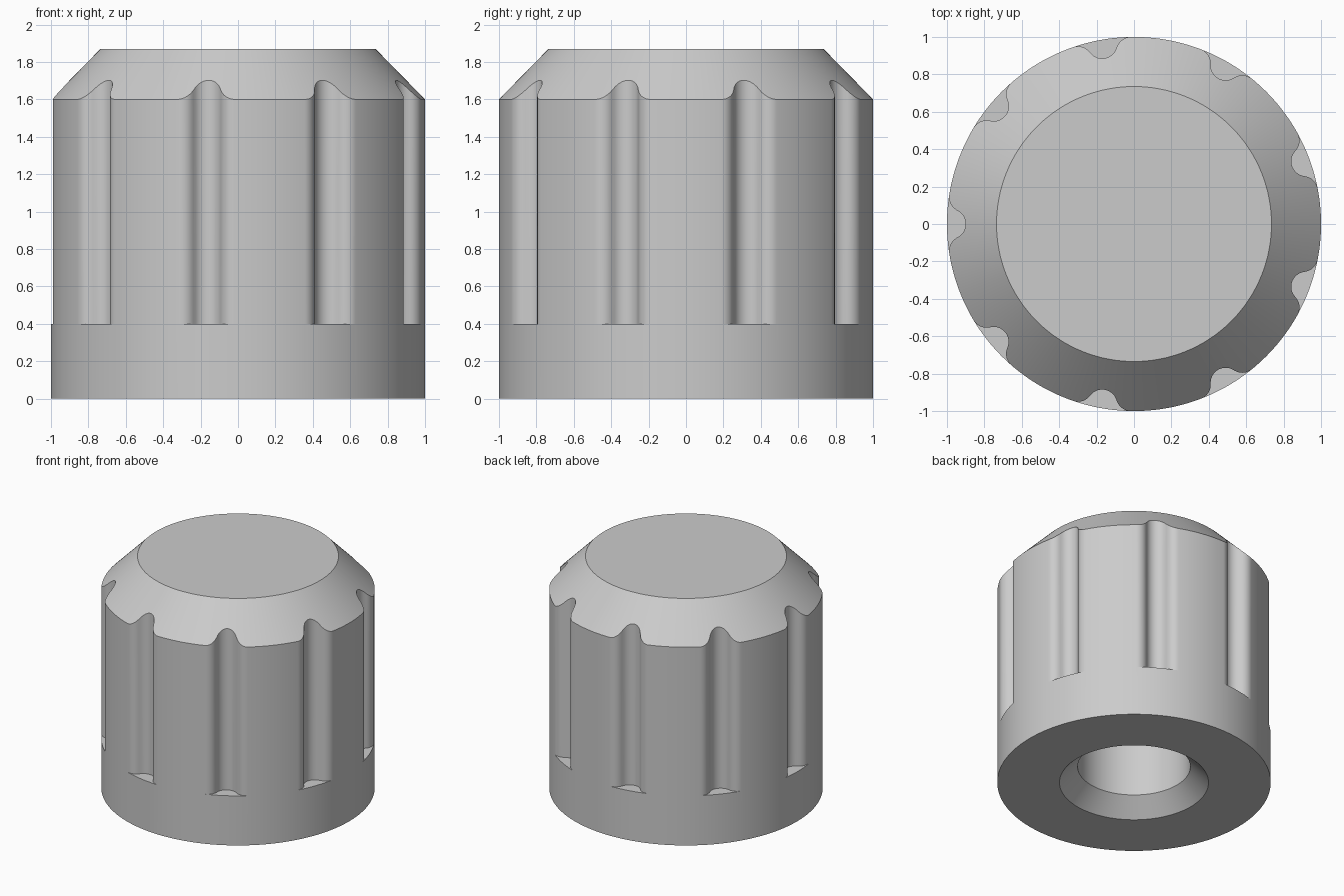
import bpy, bmesh
from math import sin, cos, sqrt, atan2, acos, pi, tau, radians

cube = bpy.data.objects.get("Cube")
if cube:
    bpy.data.objects.remove(cube, do_unlink=True)

# Main dimensions
FLUTES = 9
SEGMENTS = FLUTES * 80
HEIGHT, SHOULDER, BAND = 1.87, 1.6, 0.4
TOP_RADIUS = 0.735
RIM_RADIUS, HOLE_RADIUS, HOLE_DEPTH = 0.545, 0.412, 1.2

# Flute section: a round groove blended into the body by a rounded lip
GROOVE_R, GROOVE_C = 0.08, 0.98
LIP_R = 0.08
LIP_C = 1 - LIP_R
LIP_ANGLE = acos((GROOVE_C**2 + LIP_C**2 - (GROOVE_R + LIP_R)**2) / (2 * GROOVE_C * LIP_C))
BLEND_ANGLE = atan2(LIP_C * sin(LIP_ANGLE), GROOVE_C + LIP_C * cos(LIP_ANGLE))


def fluted_radius(angle):
    pitch = tau / FLUTES
    a = abs((angle - pi + pitch / 2) % pitch - pitch / 2)
    if a < BLEND_ANGLE:
        return GROOVE_C * cos(a) - sqrt(GROOVE_R**2 - (GROOVE_C * sin(a))**2)
    if a < LIP_ANGLE:
        b = LIP_ANGLE - a
        return LIP_C * cos(b) + sqrt(LIP_R**2 - (LIP_C * sin(b))**2)
    return 1.0


def shoulder_height(r):
    return SHOULDER + (1 - r) * (HEIGHT - SHOULDER) / (1 - TOP_RADIUS)


def add_ring(bm, radius, height):
    ring = []
    for i in range(SEGMENTS):
        a = tau * i / SEGMENTS
        r = radius(a)
        ring.append(bm.verts.new((r * cos(a), r * sin(a), height(r))))
    return ring


def circle(r, z):
    return (lambda a: r, lambda _: z)


# Rings from the bore floor, out round the base, up the flutes to the top
sections = [
    circle(HOLE_RADIUS, HOLE_DEPTH),
    circle(HOLE_RADIUS, RIM_RADIUS - HOLE_RADIUS),
    circle(RIM_RADIUS, 0),
    circle(1, 0),
    circle(1, BAND),
    (fluted_radius, lambda _: BAND),
    (fluted_radius, shoulder_height),
    circle(TOP_RADIUS, HEIGHT),
]

bm = bmesh.new()
rings = [add_ring(bm, *s) for s in sections]
for low, high in zip(rings, rings[1:]):
    for i in range(SEGMENTS):
        j = (i + 1) % SEGMENTS
        bm.faces.new((low[i], low[j], high[j], high[i]))
bm.faces.new(rings[0][::-1])
bm.faces.new(rings[-1])
bmesh.ops.remove_doubles(bm, verts=bm.verts[:], dist=0.00001)
bmesh.ops.recalc_face_normals(bm, faces=bm.faces[:])

mesh = bpy.data.meshes.new("fluted_knob")
bm.to_mesh(mesh)
bm.free()
knob = bpy.data.objects.new("fluted_knob", mesh)
bpy.context.collection.objects.link(knob)

# Plain grey finish
grey = bpy.data.materials.new("light_grey")
grey.use_nodes = True
colour = (0.6, 0.6, 0.6, 1)
grey.diffuse_color = colour
grey.node_tree.nodes["Principled BSDF"].inputs["Base Color"].default_value = colour
mesh.materials.append(grey)

# Smooth walls with crisp edges
bpy.ops.object.select_all(action="DESELECT")
knob.select_set(True)
bpy.context.view_layer.objects.active = knob
bpy.ops.object.shade_smooth_by_angle(angle=radians(30))
